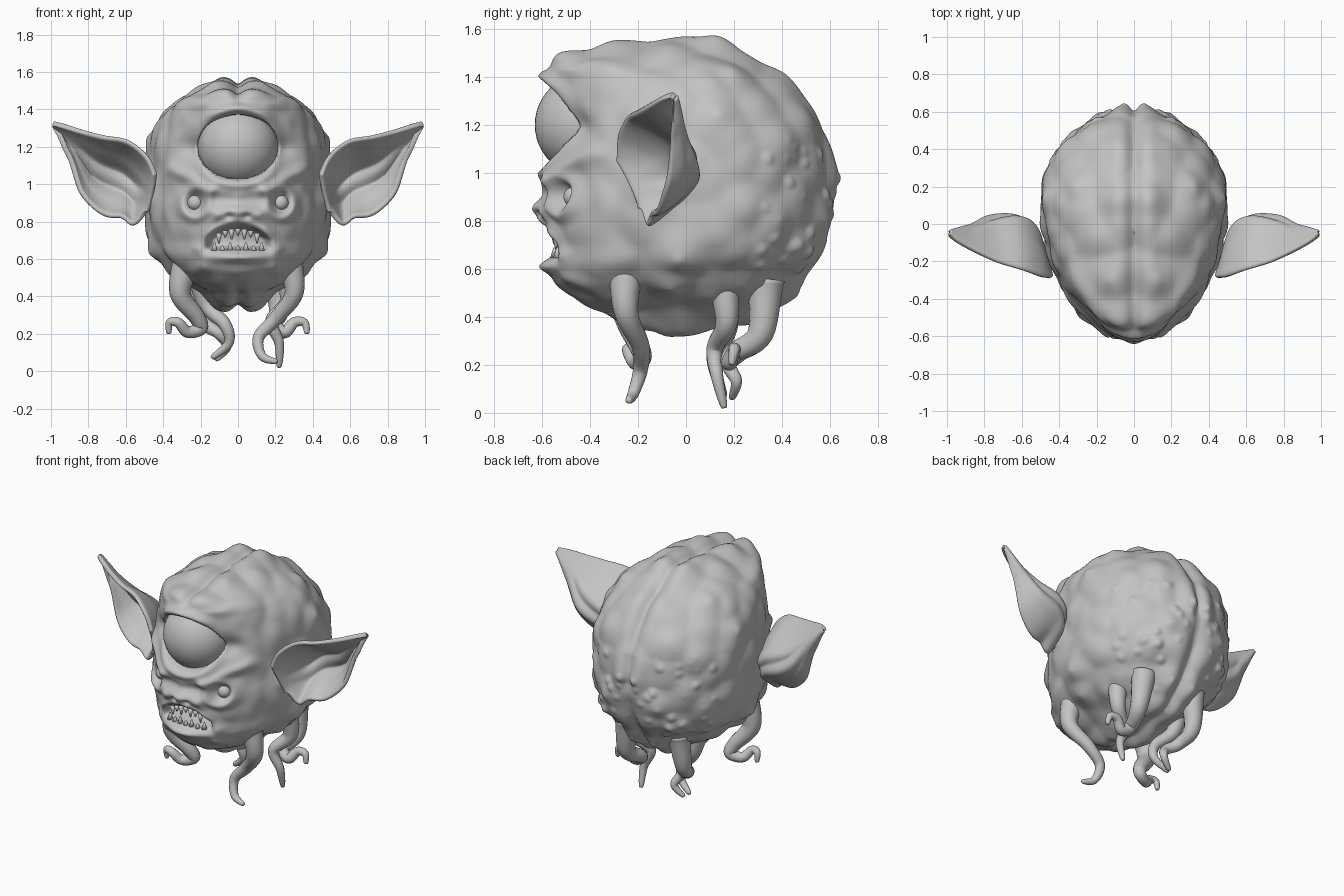
import bpy, bmesh, math
from mathutils import Vector, noise

if "Cube" in bpy.data.objects:
    bpy.data.objects.remove(bpy.data.objects["Cube"])

skin = bpy.data.materials.new("grey skin")
skin.diffuse_color = (0.55, 0.55, 0.55, 1)
skin.use_nodes = True
skin.node_tree.nodes["Principled BSDF"].inputs["Base Color"].default_value = skin.diffuse_color


def finish(obj):
    obj.data.materials.clear()
    obj.data.materials.append(skin)
    for p in obj.data.polygons:
        p.use_smooth = True
    return obj


def grid_object(name, rows, closed):
    """Mesh from equal-length rows of points; closed wraps each row and caps the ends."""
    bm = bmesh.new()
    vs = [[bm.verts.new(p) for p in r] for r in rows]
    n = len(rows[0])
    for a, b in zip(vs, vs[1:]):
        for j in range(n if closed else n - 1):
            k = (j + 1) % n
            bm.faces.new((a[j], a[k], b[k], b[j]))
    if closed:
        bm.faces.new(vs[0][::-1])
        bm.faces.new(vs[-1])
    bmesh.ops.recalc_face_normals(bm, faces=bm.faces)
    me = bpy.data.meshes.new(name)
    bm.to_mesh(me)
    bm.free()
    obj = bpy.data.objects.new(name, me)
    bpy.context.collection.objects.link(obj)
    return finish(obj)


def spline(pts, t):
    """Catmull-Rom through pts, t from 0 to 1."""
    u = t * (len(pts) - 1)
    i = min(int(u), len(pts) - 2)
    f = u - i
    p = [pts[max(0, min(len(pts) - 1, i + k))] for k in (-1, 0, 1, 2)]
    return [0.5 * (2 * b + (c - a) * f + (2 * a - 5 * b + 4 * c - d) * f * f
                   + (3 * b - a - 3 * c + d) * f ** 3) for a, b, c, d in zip(*p)]


def smooth(a, b, v):
    t = max(0, min(1, (v - a) / (b - a)))
    return t * t * (3 - 2 * t)


def blob(a, z, ca, cz, sa, sz):
    return math.exp(-((a - ca) / sa) ** 2 - ((z - cz) / sz) ** 2)


def fold(a, z, p, q, w):
    """Soft ridge along the segment p-q."""
    p, q, v = Vector(p), Vector(q), Vector((a, z))
    t = max(0, min(1, (v - p).dot(q - p) / (q - p).length_squared))
    return math.exp(-((v - p.lerp(q, t)).length / w) ** 2)


def lumps(q):
    """Soft rounded cells: positive on a lump, negative in the creases."""
    return 0.42 + math.log(sum(math.exp(-9 * d) for d in noise.voronoi(q)[0])) / 9 - 0.03


def face_relief(a, z):
    """Forward push of the face at side distance a and height z."""
    r = math.hypot(a / 0.215, (z - 1.2) / 0.172)
    d = 0.045 * math.exp(-((r - 1.18) / 0.17) ** 2) * (1 - smooth(0.1, 0.26, a))
    d -= 0.04 * blob(a, z, 0.24, 1.19, 0.07, 0.06)
    d -= 0.25 * smooth(1.02, 0.9, r)                                # big eye socket
    d += 0.03 * fold(a, z, (0, 0.95), (0.14, 0.97), 0.035)          # folds under the eye
    d += 0.03 * fold(a, z, (0.14, 0.97), (0.36, 1.08), 0.035)
    d += 0.03 * fold(a, z, (0.12, 0.83), (0.21, 0.66), 0.035)
    e = math.hypot(a - 0.23, (z - 0.9) * 0.9)
    d += 0.03 * math.exp(-((e - 0.07) / 0.028) ** 2)                # small eye rims
    d -= 0.05 * math.exp(-(e / 0.042) ** 2)
    d += 0.05 * blob(a, z, 0, 0.85, 0.1, 0.045)                     # nose and nostrils
    d -= 0.025 * blob(a, z, 0.045, 0.83, 0.02, 0.015)
    d += 0.025 * blob(a, z, 0.29, 0.75, 0.08, 0.07)                 # cheeks
    d += 0.03 * blob(a, z, 0.2, 0.55, 0.05, 0.04)                   # jaw corners
    d += 0.045 * blob(a, z, 0, 0.61, 0.18, 0.03)                    # lower lip
    top = 0.78 - 2.5 * a * a
    d += 0.02 * math.exp(-((z - top - 0.02) / 0.02) ** 2) * smooth(0.2, 0.14, a)
    d -= 0.12 * smooth(0.645, 0.67, z) * smooth(top + 0.005, top - 0.025, z) * smooth(0.18, 0.13, a)
    return d


# Head: stacked egg-shaped sections given as (height, front, back, half width)
sections = [(.335, -.03, .05, .01), (.345, -.14, .16, .09), (.38, -.28, .29, .16),
            (.43, -.4, .37, .23), (.5, -.5, .44, .32), (.55, -.55, .49, .385),
            (.62, -.565, .54, .45), (.7, -.55, .58, .485), (.78, -.57, .605, .495),
            (.86, -.59, .62, .505), (.95, -.57, .62, .505), (1.03, -.565, .61, .505),
            (1.12, -.56, .605, .5), (1.2, -.55, .58, .485), (1.3, -.555, .515, .45),
            (1.38, -.565, .43, .405), (1.44, -.575, .35, .355), (1.49, -.52, .27, .275),
            (1.53, -.33, .2, .18), (1.555, -.2, .14, .1), (1.565, -.03, .06, .01)]
LEVELS, SIDES = 190, 288
centre = Vector((0, 0.03, 0.95))
rows = []
for i in range(LEVELS):
    z, yf, yb, w = spline(sections, i / (LEVELS - 1))
    yc = (yf + yb) / 2 + 0.07 * w / 0.5
    ring = []
    for j in range(SIDES):
        t = 2 * math.pi * j / SIDES
        s = math.sin(t)
        p = Vector((w * math.cos(t), yc + s * (yb - yc if s > 0 else yc - yf), z))
        a = abs(p.x)
        face = smooth(-0.2, -0.4, p.y) * smooth(1.5, 1.42, z) * smooth(0.42, 0.5, z)
        # soft brain lumps, mirrored, with a groove down the middle
        q = Vector((a, p.y, z))
        bump = 0.06 * lumps(q * 5.5 + Vector((0.5, 0, 0)))
        bump += 0.014 * math.exp(-((a - 0.085) / 0.055) ** 2) - 0.022 * math.exp(-(a / 0.035) ** 2)
        warts = noise.voronoi(q * 11)[0][0]
        bump += 0.014 * smooth(0.45, 0.05, warts) * smooth(0.2, 0.4, p.y) * smooth(1.2, 1.0, z)
        out = (p - centre).normalized()
        shaped = p + out * bump * (1 - face)
        shaped.y -= face * face_relief(a, z)
        shaped += out * face * 0.008 * noise.noise(q * 10)
        ring.append(shaped)
    rows.append(ring)
grid_object("head", rows, True)


def ball(name, loc, r):
    bpy.ops.mesh.primitive_uv_sphere_add(segments=48, ring_count=24, radius=r, location=loc)
    bpy.context.object.name = name
    finish(bpy.context.object)


# Eyes
ball("big_eye", (0, -0.415, 1.2), 0.215)
for side in (-1, 1):
    ball("small_eye", (side * 0.228, -0.468, 0.9), 0.042)

# Teeth
for k in range(-3, 4):
    for name, z, h, sgn in (("upper_tooth", 0.762 - 2.2 * (k * 0.034) ** 2, 0.045, -1),
                            ("lower_tooth", 0.645, 0.035, 1)):
        x = k * (0.034 if sgn < 0 else 0.042)
        h *= 1.25 if k % 2 else 0.8
        bpy.ops.mesh.primitive_cone_add(
            vertices=10, radius1=0.018, radius2=0.004, depth=h,
            location=(x, -0.55 + 0.9 * x * x, z + sgn * h / 2),
            rotation=(0 if sgn > 0 else math.pi, 0, 0))
        bpy.context.object.name = name
        finish(bpy.context.object)

# Ears: bowl between an upper and a lower rim, closed at the root, mirrored
upper = [(.44, -.285, 1.05), (.49, -.285, 1.15), (.59, -.25, 1.23), (.72, -.21, 1.255),
         (.84, -.155, 1.285), (.94, -.1, 1.315), (.99, -.06, 1.325)]
lower = [(.48, -.19, .85), (.56, -.165, .795), (.65, -.14, .825), (.8, -.1, .89),
         (.87, -.07, 1.05), (.92, -.06, 1.19), (.98, -.05, 1.31)]
depth = [(0,), (.19,), (.23,), (.18,), (.1,), (.05,), (.01,)]
for side in (-1, 1):
    rows = []
    for i in range(41):
        t = i / 40
        hi, lo, dp = Vector(spline(upper, t)), Vector(spline(lower, t)), spline(depth, t)[0]
        row = []
        for j in range(33):
            v = j / 32
            p = hi.lerp(lo, v)
            p.y += dp * math.sin(math.pi * v) ** 0.9
            # inner cartilage folds and wavy lower rim
            mid = math.sin(math.pi * v) ** 2 * smooth(0.75, 0.45, t) * smooth(0.02, 0.2, t)
            p.y -= 0.014 * mid * math.sin(7 * math.pi * v + 7 * t)
            p.z += 0.012 * v ** 4 * math.sin(28 * t) * smooth(1, 0.8, t)
            p.x *= side
            row.append(p)
        rows.append(row)
    ear = grid_object("ear", rows, False)
    mod = ear.modifiers.new("thickness", 'SOLIDIFY')
    mod.thickness = 0.028
    mod.offset = 0
    mod = ear.modifiers.new("soften", 'SUBSURF')
    mod.levels = mod.render_levels = 1

# Tentacles: tapered tubes hanging under the head
paths = [
    [(.27, -.25, .6), (.3, -.25, .42), (.2, -.19, .28), (.11, -.19, .18), (.13, -.22, .08), (.21, -.24, .05)],
    [(-.27, -.25, .6), (-.31, -.25, .42), (-.22, -.2, .29), (-.2, -.18, .23), (-.27, -.21, .21), (-.32, -.24, .26), (-.365, -.23, .26), (-.37, -.22, .2)],
    [(.25, .15, .58), (.27, .17, .38), (.18, .12, .27), (.22, .13, .15), (.22, .16, .02)],
    [(-.22, .15, .58), (-.17, .17, .36), (-.07, .12, .25), (-.05, .13, .15), (-.14, .16, .07)],
    [(.2, .33, .55), (.22, .31, .33), (.19, .2, .25), (.25, .18, .21), (.3, .2, .26), (.355, .2, .26), (.37, .19, .2)],
    [(-.18, .33, .55), (-.2, .31, .33), (-.17, .22, .25), (-.1, .18, .2), (-.06, .21, .13), (-.12, .19, .06)]]
for path in paths:
    pts = [Vector(spline(path, i / 48)) for i in range(49)]
    rows = []
    for i, p in enumerate(pts):
        t = i / 48
        along = (pts[min(i + 1, 48)] - pts[max(i - 1, 0)]).normalized()
        u = along.cross(Vector((0, 1, 0))).normalized()
        v = along.cross(u)
        r = 0.01 + 0.036 * (1 - t) ** 0.6 + 0.035 * (1 - t) ** 6
        rows.append([p + r * (math.cos(k * math.pi / 8) * u + math.sin(k * math.pi / 8) * v)
                     for k in range(16)])
    grid_object("tentacle", rows, True)
